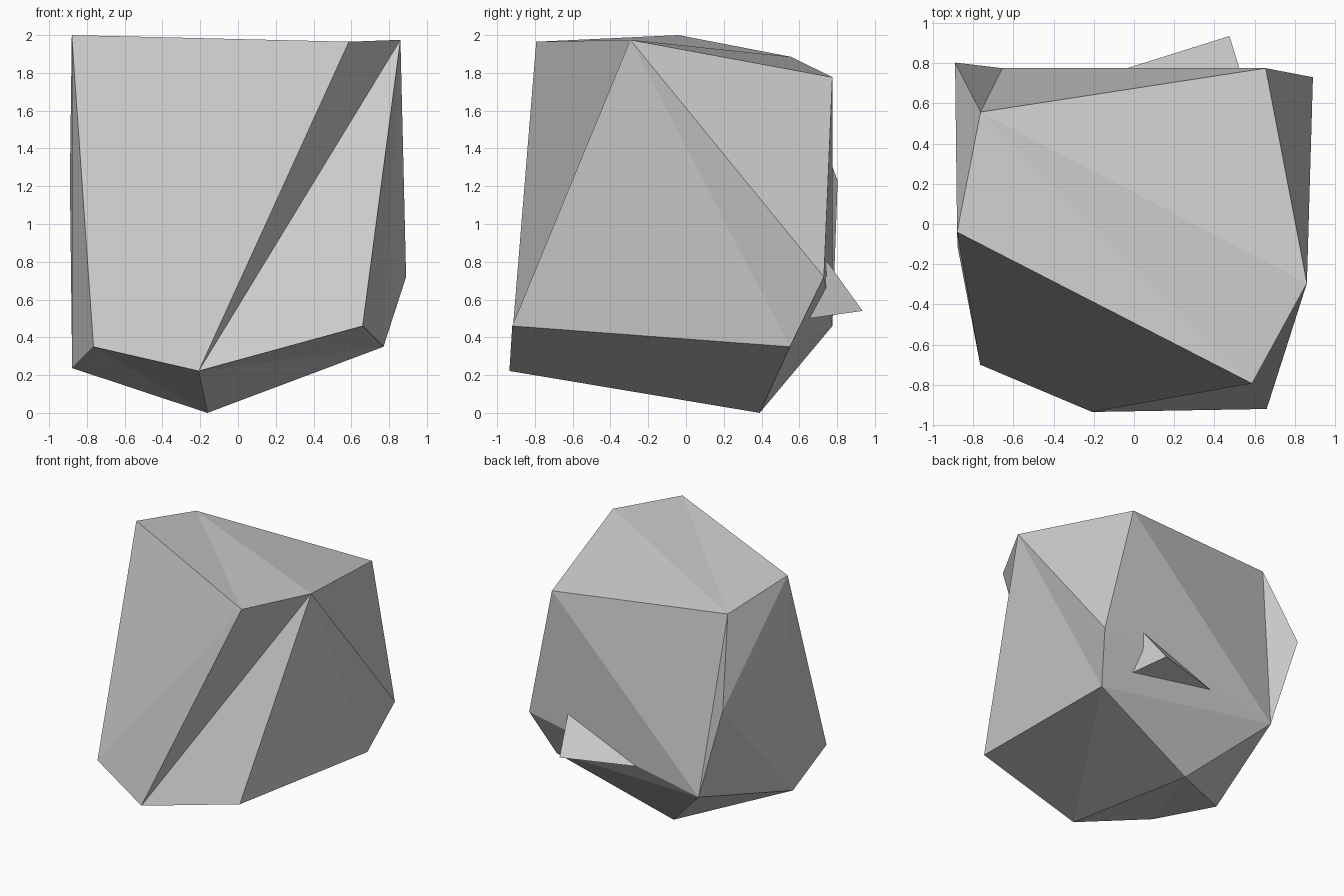
import bpy, bmesh
from mathutils import Vector

if "Cube" in bpy.data.objects:
    bpy.data.objects.remove(bpy.data.objects["Cube"])


def faceted(name, points, faces):
    """Flat-shaded solid from lettered corner points and letter triples."""
    bm = bmesh.new()
    verts = {k: bm.verts.new(p) for k, p in points.items()}
    for f in faces.split():
        bm.faces.new([verts[c] for c in f])
    bmesh.ops.recalc_face_normals(bm, faces=bm.faces)
    mesh = bpy.data.meshes.new(name)
    bm.to_mesh(mesh)
    bm.free()
    obj = bpy.data.objects.new(name, mesh)
    bpy.context.collection.objects.link(obj)
    return obj


# Boulder corners: upper ring A-E, side corners F-H, lower ring I-N
corners = {
    "A": (-0.88, -0.04, 2.0), "B": (0.587, -0.793, 1.965),
    "C": (0.86, -0.295, 1.975), "D": (0.655, 0.775, 1.777),
    "E": (-0.763, 0.557, 1.885), "F": (-0.89, 0.803, 1.23),
    "G": (0.89, 0.73, 0.72), "H": (0.66, -0.92, 0.46),
    "I": (-0.208, -0.935, 0.222), "J": (-0.765, -0.70, 0.35),
    "K": (0.77, 0.55, 0.35), "L": (-0.162, 0.39, 0.0),
    "M": (-0.878, -0.11, 0.237), "N": (-0.655, 0.775, 0.46),
}
top = "ABE BCE CDE "
front = "AJB JIB BIC CIH "
right = "CHK CKG CGD "
left = "AJM AMF AFE FMN EFN "
back = "END DNG GNK "
bottom = "KNL LNM JIL JLM IHK IKL"
faceted("boulder", corners, top + front + right + left + back + bottom)

# Small stone spike poking out of the back, its base sunk into the boulder
tip = Vector((0.475, 0.935, 0.54))
sink = 1.12
base = {"U": (0.53, 0.755, 0.79), "V": (0.56, 0.65, 0.50), "W": (-0.035, 0.775, 0.55)}
spike = {k: tip + (Vector(p) - tip) * sink for k, p in base.items()}
spike["T"] = tip
faceted("stone_spike", spike, "TUV TVW TWU UWV")
